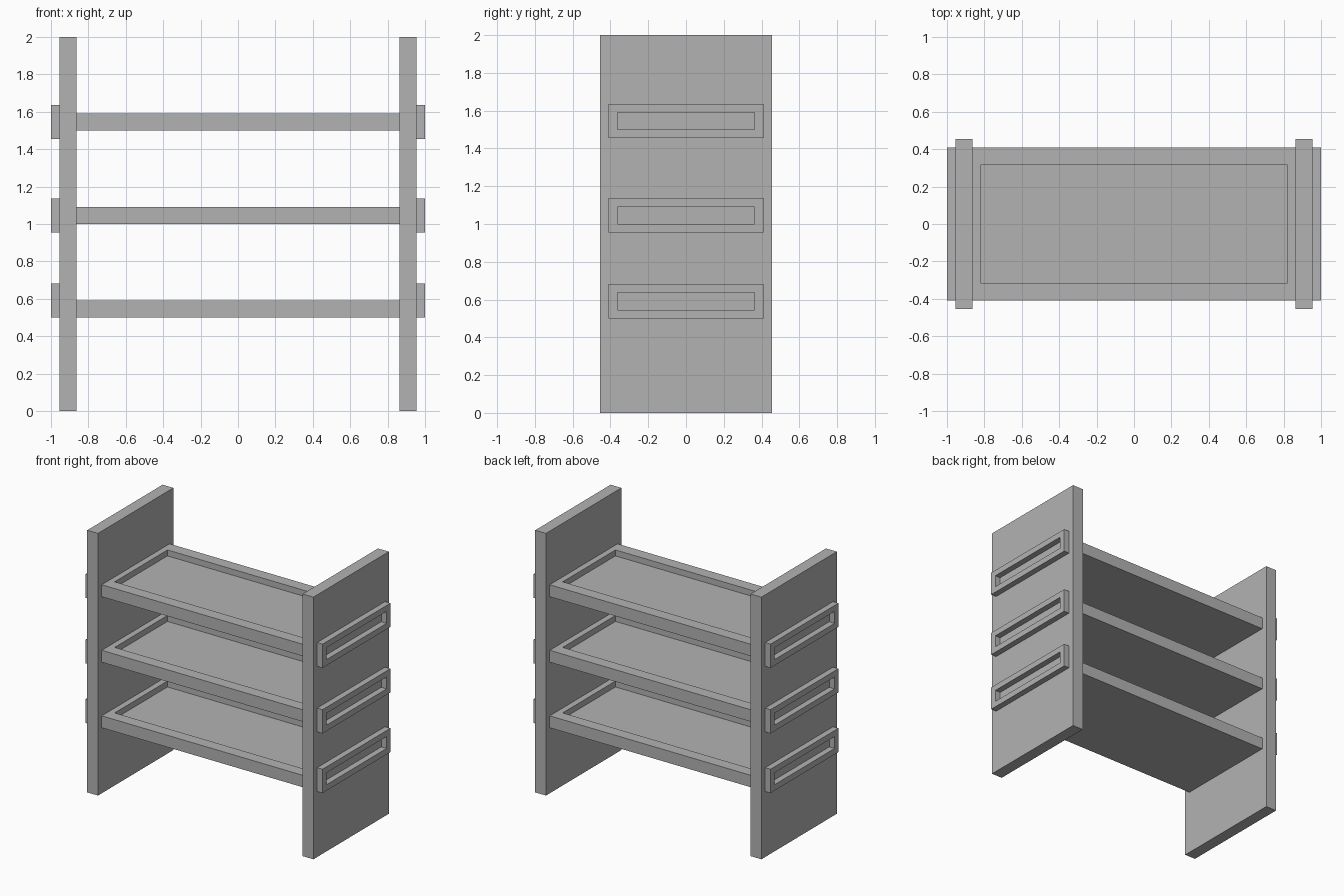
import bpy
import bmesh
from mathutils import Vector

cube = bpy.data.objects.get("Cube")
if cube:
    bpy.data.objects.remove(cube, do_unlink=True)

U = 1 / 22  # board module: every size is a whole number of these

grey = bpy.data.materials.new("plain grey")
grey.use_nodes = True
colour = (0.45, 0.45, 0.45, 1)
grey.diffuse_color = colour
grey.node_tree.nodes["Principled BSDF"].inputs["Base Color"].default_value = colour


def box(name, centre, size, side=None, margins=(0, 0, 0), depth=0, through=False):
    """Box in modules; optionally sinks a pocket into the face pointing to side."""
    bm = bmesh.new()
    bmesh.ops.create_cube(bm, size=1)
    for v in bm.verts:
        v.co = Vector(a * b * U for a, b in zip(v.co, size))
    if side:
        side = Vector(side)
        bm.normal_update()
        face = max(bm.faces, key=lambda f: f.normal.dot(side))
        back = min(bm.faces, key=lambda f: f.normal.dot(side))
        # Inset ring, then a straight-walled recess
        bmesh.ops.inset_region(bm, faces=[face], thickness=U / 2)
        for v in face.verts:
            for i in range(3):
                if not side[i]:
                    half = (size[i] / 2 - margins[i]) * U
                    v.co[i] = half if v.co[i] > 0 else -half
        floor = bmesh.ops.extrude_discrete_faces(bm, faces=[face])["faces"][0]
        bmesh.ops.translate(bm, verts=floor.verts, vec=-side * depth * U)
        if through:
            bmesh.ops.delete(bm, geom=[floor, back], context="FACES")
    mesh = bpy.data.meshes.new(name)
    bm.to_mesh(mesh)
    bm.free()
    mesh.materials.append(grey)
    obj = bpy.data.objects.new(name, mesh)
    obj.location = Vector(centre) * U
    bpy.context.collection.objects.link(obj)


# Shelves: shallow trays between the side panels
for level, z in zip(("lower", "middle", "upper"), (12, 23, 34)):
    box(level + "_shelf", (0, 0, z), (38, 18, 2), (0, 0, 1), (1, 2, 0), 1)

# Side panels, each with three slotted handles outside
for name, s in (("left", 1), ("right", -1)):
    box(name + "_panel", (20 * s, 0, 22), (2, 20, 44))
    for level, z in zip(("lower", "middle", "upper"), (13, 23, 34)):
        box(f"{name}_{level}_handle", (21.5 * s, 0, z), (1, 18, 4),
            (s, 0, 0), (0, 1, 1), 1, through=True)
